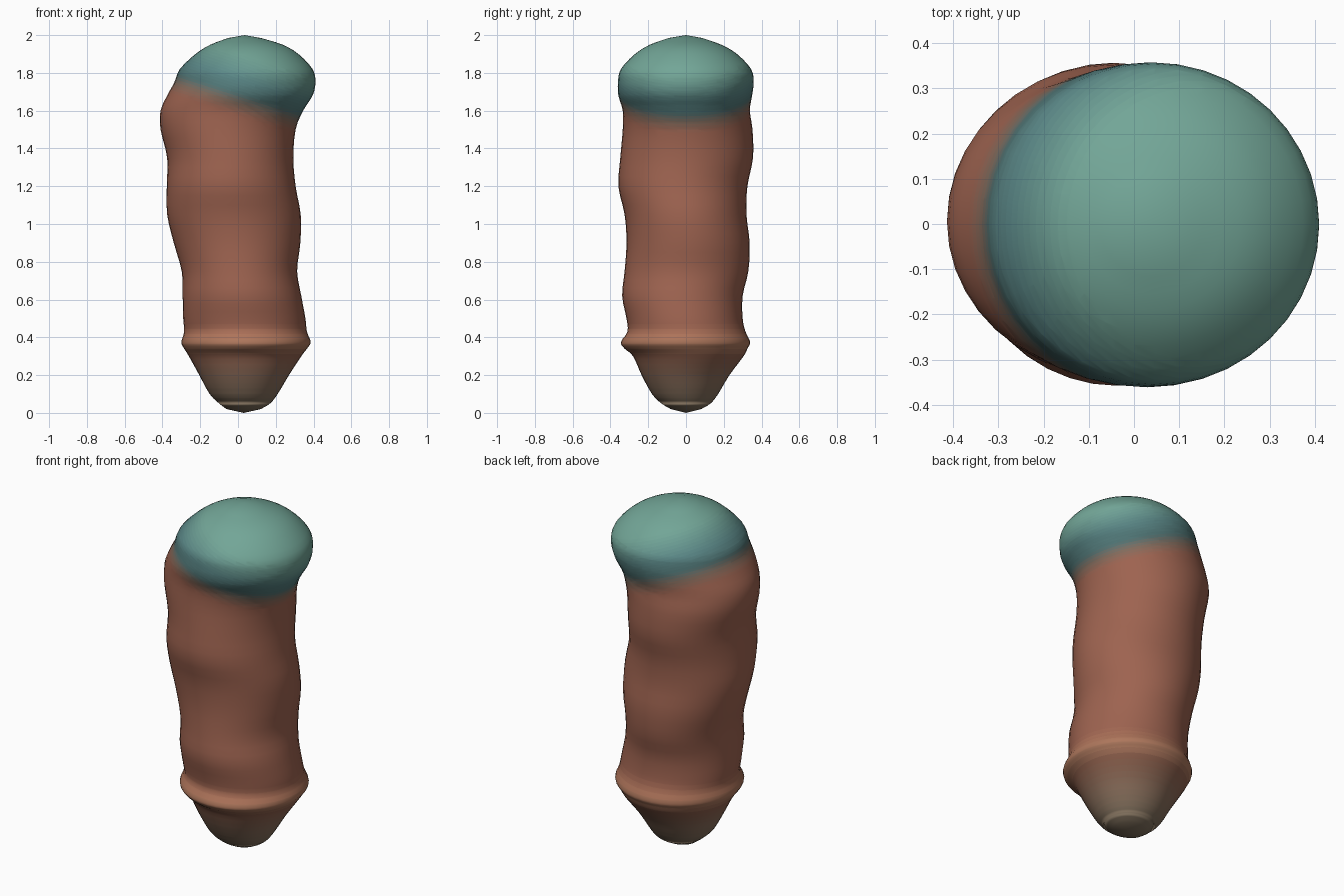
import bpy, bmesh
from math import sin, cos, tau
from mathutils import Vector

if "Cube" in bpy.data.objects:
    bpy.data.objects.remove(bpy.data.objects["Cube"])

# Ring profile: z, left x, right x, front y, back y
RINGS = [
    (0.02, -0.06, 0.12, -0.08, 0.08), (0.05, -0.10, 0.17, -0.13, 0.13),
    (0.10, -0.15, 0.21, -0.18, 0.17), (0.20, -0.205, 0.27, -0.235, 0.23),
    (0.30, -0.26, 0.335, -0.28, 0.305), (0.34, -0.285, 0.365, -0.325, 0.325),
    (0.375, -0.30, 0.385, -0.345, 0.34), (0.43, -0.285, 0.365, -0.31, 0.315),
    (0.50, -0.29, 0.357, -0.315, 0.30), (0.62, -0.293, 0.335, -0.338, 0.30),
    (0.75, -0.298, 0.313, -0.325, 0.33), (0.90, -0.34, 0.33, -0.315, 0.337),
    (1.05, -0.375, 0.332, -0.325, 0.32), (1.20, -0.377, 0.305, -0.358, 0.325),
    (1.35, -0.375, 0.293, -0.348, 0.355), (1.50, -0.41, 0.305, -0.335, 0.352),
    (1.60, -0.41, 0.345, -0.335, 0.338), (1.68, -0.375, 0.395, -0.358, 0.35),
    (1.75, -0.337, 0.41, -0.36, 0.358), (1.82, -0.308, 0.395, -0.345, 0.345),
    (1.90, -0.225, 0.32, -0.27, 0.27), (1.95, -0.145, 0.235, -0.19, 0.185),
    (1.985, -0.05, 0.12, -0.09, 0.085),
]
SEGMENTS = 40

# Colour stops along the foot (by z) and along the tilted cap edge
FOOT = [(0.05, (0.20, 0.15, 0.10)), (0.18, (0.25, 0.15, 0.10)),
        (0.30, (0.28, 0.12, 0.075)), (0.36, (0.42, 0.19, 0.11)),
        (0.41, (0.42, 0.17, 0.10)), (0.47, (0.34, 0.125, 0.08))]
CAP = [(1.58, (0.34, 0.125, 0.08)), (1.64, (0.22, 0.15, 0.11)),
       (1.69, (0.08, 0.18, 0.18)), (1.77, (0.10, 0.24, 0.24)),
       (1.90, (0.17, 0.38, 0.31))]
TILT = Vector((0.32, 0, 1))
UP = Vector((0, 0, 1))


def spline(a, b, c, d, t):
    return tuple(0.5 * (2*q + (r-p)*t + (2*p-5*q+4*r-s)*t*t + (3*q-p-3*r+s)*t**3)
                 for p, q, r, s in zip(a, b, c, d))


def smooth_rings(rings, steps=3):
    out = []
    for i in range(len(rings) - 1):
        near = [rings[min(max(k, 0), len(rings) - 1)] for k in range(i - 1, i + 3)]
        out += [spline(*near, s / steps) for s in range(steps)]
    return out + [rings[-1]]


def ramp(stops, v):
    if v <= stops[0][0]:
        return stops[0][1]
    for (a, ca), (b, cb) in zip(stops, stops[1:]):
        if v <= b:
            t = (v - a) / (b - a)
            return tuple(p + (q - p) * t for p, q in zip(ca, cb))
    return stops[-1][1]


def material(name, rgb):
    mat = bpy.data.materials.new(name)
    mat.diffuse_color = (*rgb, 1)
    mat.use_nodes = True
    mat.node_tree.nodes["Principled BSDF"].inputs["Base Color"].default_value = mat.diffuse_color
    return mat


def paint(bm, mesh, stops, axis, bands, name):
    """Cut the skin into thin bands and give each its colour."""
    lo, hi = stops[0][0], stops[-1][0]
    step = (hi - lo) / bands
    for k in range(bands + 1):
        bmesh.ops.bisect_plane(bm, geom=bm.verts[:] + bm.edges[:] + bm.faces[:],
                               plane_co=UP * (lo + k * step), plane_no=axis)
    first = len(mesh.materials)
    for k in range(-1, bands + 1):
        mesh.materials.append(material(f"{name}_{k + 1}", ramp(stops, lo + (k + 0.5) * step)))
    for f in bm.faces:
        v = f.calc_center_median().dot(axis)
        k = min(max(int((v - lo) // step), -1), bands)
        if (stops is FOOT and v < hi) or (stops is CAP and v > lo):
            f.material_index = first + k + 1


# Lofted skin: foot, collar, wavy body and rounded cap in one surface
bm = bmesh.new()
loops = []
for z, x0, x1, y0, y1 in smooth_rings(RINGS):
    loops.append([bm.verts.new(((x0 + x1) / 2 + (x1 - x0) / 2 * cos(tau * i / SEGMENTS),
                                (y0 + y1) / 2 + (y1 - y0) / 2 * sin(tau * i / SEGMENTS), z))
                  for i in range(SEGMENTS)])
bottom = bm.verts.new((0.03, 0, 0))
top = bm.verts.new((0.035, 0, 2))
for i in range(SEGMENTS):
    j = (i + 1) % SEGMENTS
    for a, b in zip(loops, loops[1:]):
        bm.faces.new((a[i], a[j], b[j], b[i]))
    bm.faces.new((bottom, loops[0][j], loops[0][i]))
    bm.faces.new((top, loops[-1][i], loops[-1][j]))

mesh = bpy.data.meshes.new("capped_body")
mesh.materials.append(material("terracotta", (0.34, 0.125, 0.08)))
paint(bm, mesh, FOOT, UP, 16, "foot")
paint(bm, mesh, CAP, TILT, 20, "cap")
for f in bm.faces:
    f.smooth = True
bm.to_mesh(mesh)
bm.free()
body = bpy.data.objects.new("capped_body", mesh)
bpy.context.collection.objects.link(body)
